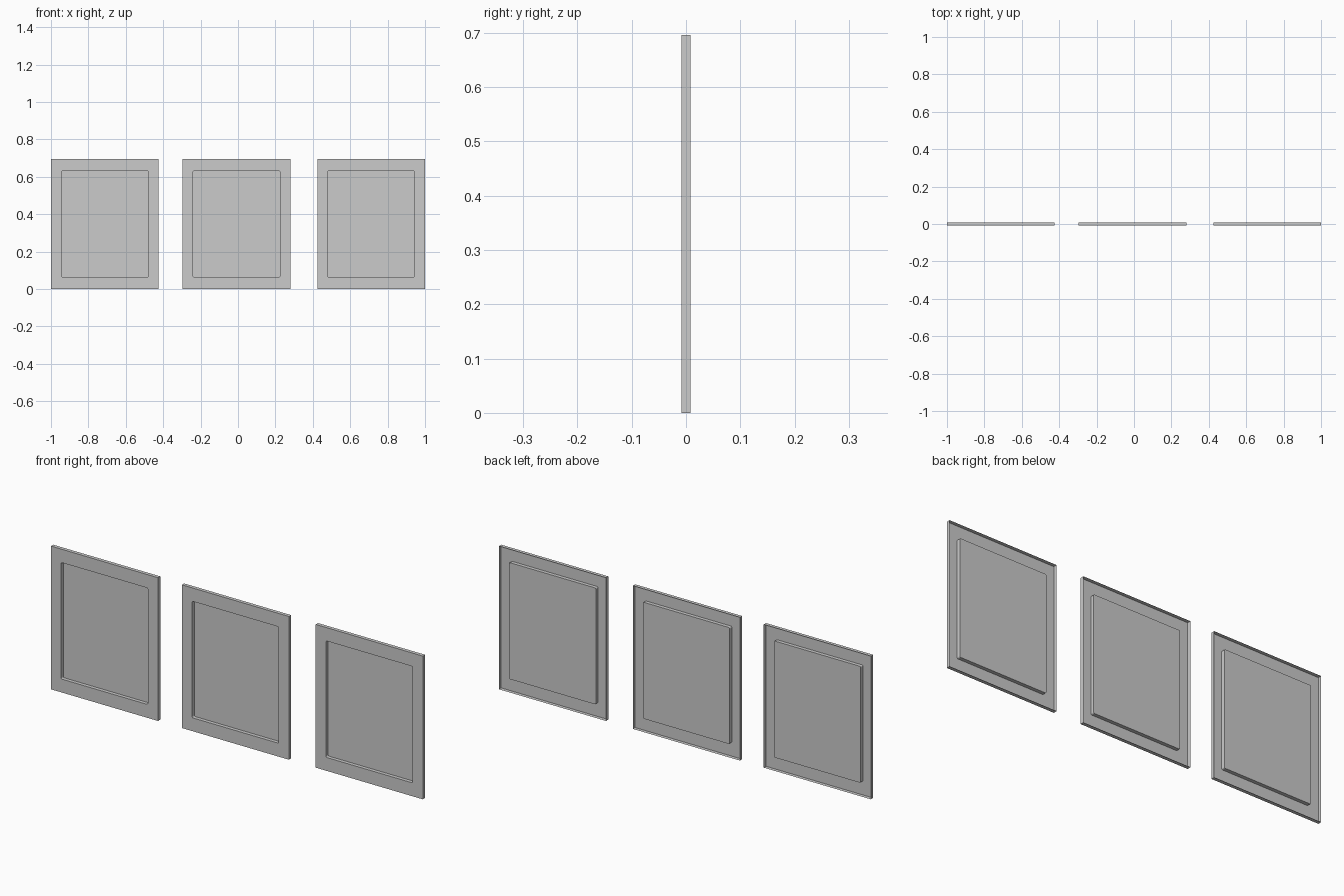
import bpy, bmesh, math

if "Cube" in bpy.data.objects:
    bpy.data.objects.remove(bpy.data.objects["Cube"])

W, H, D = 0.576, 0.696, 0.0175      # panel width, height, depth
MX, MZ, R = 0.055, 0.065, 0.006     # frame margins, pressed corner radius
SEG = 3


def rounded_loop(bm, w, h, r, y):
    """Ring of vertices around a rectangle centred on the panel."""
    verts = []
    for i, (sx, sz) in enumerate([(1, 1), (-1, 1), (-1, -1), (1, -1)]):
        for k in range(SEG + 1):
            a = math.pi / 2 * (i + k / SEG)
            x = sx * (w / 2 - r) + r * math.cos(a)
            z = sz * (h / 2 - r) + r * math.sin(a)
            verts.append(bm.verts.new((x, y, z + H / 2)))
    return verts


def bridge(bm, a, b):
    n = len(a)
    for i in range(n):
        j = (i + 1) % n
        bm.faces.new((a[i], a[j], b[j], b[i]))


def pressed_panel(name, cx):
    bm = bmesh.new()
    front, back = -D / 2, D / 2
    # Outer flange, front frame, step wall and recessed centre
    rings = [rounded_loop(bm, W, H, 0.0005, back),
             rounded_loop(bm, W, H, 0.0005, front),
             rounded_loop(bm, W - 2 * MX, H - 2 * MZ, R, front),
             rounded_loop(bm, W - 2 * MX, H - 2 * MZ, R, back)]
    for a, b in zip(rings, rings[1:]):
        bridge(bm, a, b)
    bm.faces.new(rings[-1])
    bm.normal_update()
    centre = max(bm.faces, key=lambda f: f.calc_area())
    if centre.normal.y > 0:
        bmesh.ops.reverse_faces(bm, faces=bm.faces[:])
    me = bpy.data.meshes.new(name)
    bm.to_mesh(me)
    bm.free()
    ob = bpy.data.objects.new(name, me)
    ob.location.x = cx
    bpy.context.collection.objects.link(ob)


for name, cx in (("left_panel", -0.712), ("middle_panel", -0.008), ("right_panel", 0.712)):
    pressed_panel(name, cx)
